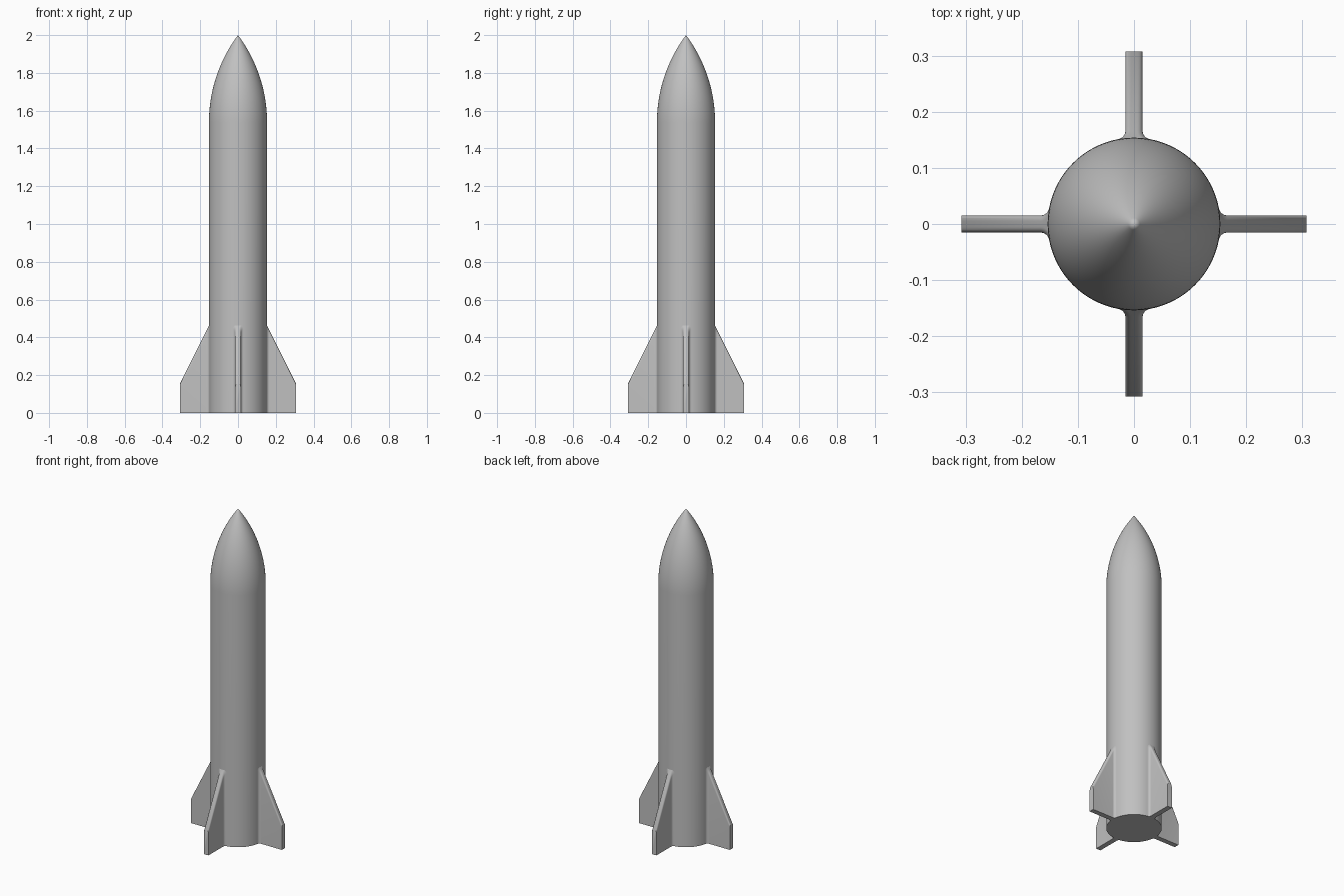
import bpy, bmesh, math

cube = bpy.data.objects.get("Cube")
if cube:
    bpy.data.objects.remove(cube, do_unlink=True)

# Main sizes: everything is a multiple of the body radius
R = 2 / 13
NOSE_BASE = 10 * R
SPAN = 2 * R
FIN_TOP = 3 * R
HALF = R / 10          # half fin thickness
FILLET = R / 10        # blend between fin and body
ROUND = 0.01           # rounding along the sloped fin edge

grey = bpy.data.materials.new("light grey")
grey.use_nodes = True
grey.diffuse_color = (0.53, 0.53, 0.53, 1)
grey.node_tree.nodes["Principled BSDF"].inputs["Base Color"].default_value = grey.diffuse_color


def add_object(name, bm, angle):
    bmesh.ops.remove_doubles(bm, verts=bm.verts, dist=1e-5)
    bmesh.ops.recalc_face_normals(bm, faces=bm.faces)
    mesh = bpy.data.meshes.new(name)
    bm.to_mesh(mesh)
    bm.free()
    mesh.materials.append(grey)
    obj = bpy.data.objects.new(name, mesh)
    bpy.context.collection.objects.link(obj)
    bpy.ops.object.select_all(action='DESELECT')
    obj.select_set(True)
    bpy.context.view_layer.objects.active = obj
    bpy.ops.object.shade_smooth_by_angle(angle=math.radians(angle))
    return obj


def lathe(name, profile, steps=96):
    bm = bmesh.new()
    verts = [bm.verts.new((r, 0, z)) for r, z in profile]
    edges = [bm.edges.new(pair) for pair in zip(verts, verts[1:])]
    bmesh.ops.spin(bm, geom=verts + edges, cent=(0, 0, 0), axis=(0, 0, 1),
                   angle=math.tau, steps=steps)
    return add_object(name, bm, 30)


# Cylindrical body with a closed base, running into a tangent ogive nose
nose_len = 2 - NOSE_BASE
rho = (R * R + nose_len * nose_len) / (2 * R)
profile = [(0, 0), (R, 0)]
for i in range(33):
    h = nose_len * i / 32
    profile.append((max(0, math.sqrt(rho * rho - h * h) + R - rho), NOSE_BASE + h))
lathe("body_and_nose", profile)

# Fin width along its span: concave fillet at the root, then constant
cy = HALF + FILLET
cx = math.sqrt((R + FILLET) ** 2 - cy ** 2)
start = math.atan2(-cy, -cx)
stations = []
for i in range(9):
    a = start + (-math.pi / 2 - start) * i / 8
    stations.append((cx + FILLET * math.cos(a), cy + FILLET * math.sin(a)))
stations.insert(0, (stations[0][0] - 0.01, stations[0][1]))
stations.append((SPAN, HALF))


def fin_ring(bm, x, w):
    # One cross-section: flat foot, straight sides, rounded sloping top
    top = FIN_TOP - 2 * (x - R)
    arc = []
    for i in range(7):
        a = math.pi / 2 * i / 6
        arc.append((w - ROUND + ROUND * math.cos(a),
                    top - math.sqrt(5) * ROUND * (1 - math.sin(a))))
    points = [(w, 0)] + arc + [(-y, z) for y, z in reversed(arc)] + [(-w, 0)]
    return [bm.verts.new((x, y, z)) for y, z in points]


def make_fin(name, turn):
    bm = bmesh.new()
    rings = [fin_ring(bm, x, w) for x, w in stations]
    for a, b in zip(rings, rings[1:]):
        for i in range(len(a)):
            j = (i + 1) % len(a)
            bm.faces.new((a[i], a[j], b[j], b[i]))
    bm.faces.new(rings[0])
    bm.faces.new(rings[-1])
    fin = add_object(name, bm, 35)
    fin.rotation_euler.z = turn


for k, side in enumerate(("left", "back", "right", "front")):
    make_fin(side + "_fin", k * math.pi / 2)
